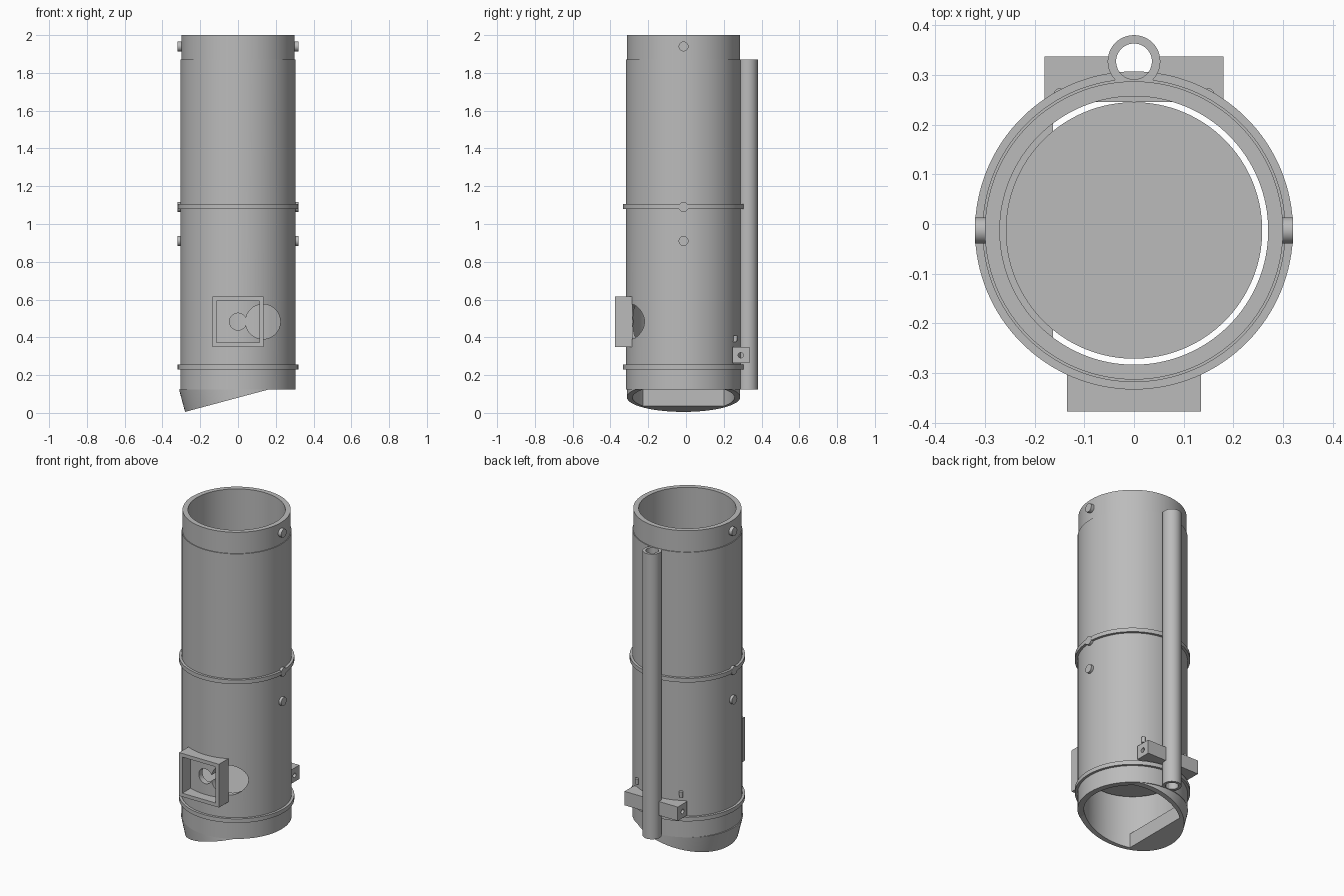
import bpy, bmesh, math
from mathutils import Matrix, Vector

cube = bpy.data.objects.get("Cube")
if cube:
    bpy.data.objects.remove(cube, do_unlink=True)

CY = -0.013          # tube axis offset in y
OUTER, BORE = 0.305, 0.27

grey = bpy.data.materials.new("plain_grey")
grey.use_nodes = True
grey.diffuse_color = (0.5, 0.5, 0.5, 1)
grey.node_tree.nodes["Principled BSDF"].inputs["Base Color"].default_value = (0.5, 0.5, 0.5, 1)


def finish(name, bm):
    bmesh.ops.recalc_face_normals(bm, faces=bm.faces[:])
    mesh = bpy.data.meshes.new(name)
    bm.to_mesh(mesh)
    bm.free()
    mesh.materials.append(grey)
    ob = bpy.data.objects.new(name, mesh)
    bpy.context.collection.objects.link(ob)
    return ob


def activate(ob):
    bpy.ops.object.select_all(action='DESELECT')
    ob.select_set(True)
    bpy.context.view_layer.objects.active = ob


def smooth(ob):
    activate(ob)
    bpy.ops.object.shade_smooth_by_angle(angle=math.radians(30))
    return ob


def rod(name, start, end, radius, segments=96):
    """Solid cylinder between two points."""
    start, end = Vector(start), Vector(end)
    axis = end - start
    bm = bmesh.new()
    turn = axis.to_track_quat('Z', 'Y').to_matrix().to_4x4()
    bmesh.ops.create_cone(bm, cap_ends=True, segments=segments, radius1=radius, radius2=radius,
                          depth=axis.length, matrix=Matrix.Translation((start + end) / 2) @ turn)
    return finish(name, bm)


def box(name, low, high):
    low, high = Vector(low), Vector(high)
    bm = bmesh.new()
    bmesh.ops.create_cube(bm, size=1, matrix=Matrix.Translation((low + high) / 2)
                          @ Matrix.Diagonal((*(high - low), 1)))
    return finish(name, bm)


def revolve(name, profile, x=0, y=CY, segments=128):
    """Closed radius/height profile spun around a vertical axis."""
    bm = bmesh.new()
    rings = []
    for i in range(segments):
        a = math.tau * i / segments
        rings.append([bm.verts.new((x + r * math.cos(a), y + r * math.sin(a), z)) for r, z in profile])
    n = len(profile)
    for i in range(segments):
        p, q = rings[i], rings[(i + 1) % segments]
        for j in range(n):
            k = (j + 1) % n
            bm.faces.new((p[j], q[j], q[k], p[k]))
    return smooth(finish(name, bm))


def slice_off(ob, point, normal):
    """Remove everything on the normal side of a plane and cap the cut."""
    bm = bmesh.new()
    bm.from_mesh(ob.data)
    cut = bmesh.ops.bisect_plane(bm, geom=bm.verts[:] + bm.edges[:] + bm.faces[:],
                                 plane_co=point, plane_no=normal, clear_outer=True)
    edges = [e for e in cut["geom_cut"] if isinstance(e, bmesh.types.BMEdge)]
    bmesh.ops.contextual_create(bm, geom=edges)
    bmesh.ops.recalc_face_normals(bm, faces=bm.faces[:])
    bm.to_mesh(ob.data)
    bm.free()


def carve(ob, *cutters):
    for c in cutters:
        mod = ob.modifiers.new("cut", 'BOOLEAN')
        mod.operation = 'DIFFERENCE'
        mod.solver = 'EXACT'
        mod.object = c
        activate(ob)
        bpy.ops.object.modifier_apply(modifier=mod.name)
        bpy.data.objects.remove(c, do_unlink=True)
    return smooth(ob)


# Main tube with stepped upper collar and two round ports in its front wall
tube = revolve("main_tube", [(BORE, 0.125), (OUTER, 0.125), (OUTER, 1.87), (0.3, 1.87), (0.3, 2), (BORE, 2)])
carve(tube,
      rod("small_port_cutter", (0, -0.5, 0.483), (0, -0.1, 0.483), 0.045, 48),
      rod("large_port_cutter", (0.132, -0.5, 0.483), (0.132, -0.1, 0.483), 0.092, 64))

# Flange bands
for name, z in (("middle_band", 1.08), ("lower_band", 0.23)):
    revolve(name, [(0.29, z), (0.32, z), (0.32, z + 0.025), (0.29, z + 0.025)])

# Tilted bottom lip, bored except for a solid segment on one side
tilt = math.radians(15)
foot = Vector((0.0095, CY, 0.083))
lip = rod("bottom_lip", foot, foot + 0.22 * Vector((-math.sin(tilt), 0, math.cos(tilt))), 0.3, 128)
slice_off(lip, (0, 0, 0.125), (0, 0, 1))
bore = rod("bore_cutter", (0, CY, -0.2), (0, CY, 0.4), BORE, 128)
slice_off(bore, (-0.163, 0, 0), (-1, 0, 0))
carve(lip, bore)

# Inner disc
smooth(rod("inner_disc", (0, CY, 0.355), (0, CY, 0.37), 0.258, 128))

# Locating pins on both sides
for side, label in ((1, "left"), (-1, "right")):
    for level, z in (("lower", 0.91), ("middle", 1.09), ("upper", 1.94)):
        smooth(rod(f"{label}_{level}_pin", (side * 0.28, CY, z), (side * 0.32, CY, z), 0.026, 32))

# Square front frame, hollow and fitted to the tube
frame = box("front_frame", (-0.135, -0.377, 0.35), (0.135, -0.2, 0.615))
carve(frame,
      box("recess_cutter", (-0.113, -0.5, 0.372), (0.113, -0.1, 0.593)),
      rod("tube_cutter", (0, CY, 0.2), (0, CY, 0.8), 0.303, 128))

# Rear side pipe
revolve("rear_pipe", [(0.036, 0.125), (0.053, 0.125), (0.053, 1.87), (0.036, 1.87)], 0, 0.327, 48)

# Rear mounting block with a cross hole, kept clear of the pipe
block = box("rear_block", (-0.18, 0.245, 0.265), (0.18, 0.337, 0.35))
carve(block,
      rod("cross_hole_cutter", (-0.3, 0.29, 0.305), (0.3, 0.29, 0.305), 0.014, 24),
      rod("pipe_cutter", (0, 0.327, 0.2), (0, 0.327, 0.5), 0.045, 48))

# Small studs above the block
for side, label in ((1, "left"), (-1, "right")):
    smooth(rod(f"{label}_stud", (side * 0.15, 0.26, 0.375), (side * 0.15, 0.262, 0.41), 0.011, 16))
